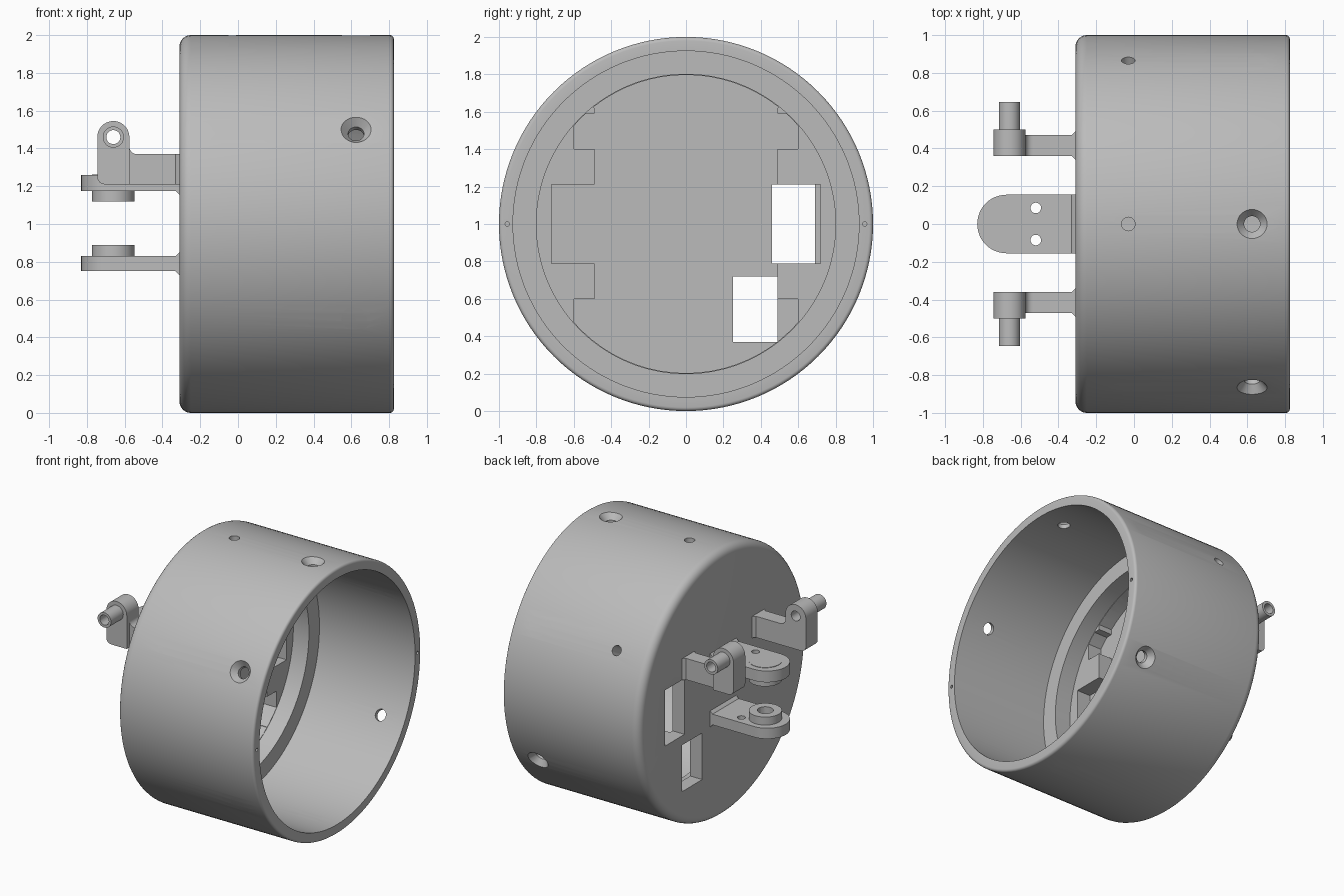
import bpy, bmesh, math
from mathutils import Matrix, Vector

if "Cube" in bpy.data.objects:
    bpy.data.objects.remove(bpy.data.objects["Cube"])

grey = bpy.data.materials.new("plain_grey")
grey.use_nodes = True
COLOUR = (0.5, 0.5, 0.5, 1)
grey.diffuse_color = COLOUR
grey.node_tree.nodes["Principled BSDF"].inputs["Base Color"].default_value = COLOUR


def make(name, *parts):
    """Join bmesh parts into one object."""
    me = bpy.data.meshes.new(name)
    whole = bmesh.new()
    for bm in parts:
        bmesh.ops.recalc_face_normals(bm, faces=bm.faces)
        bm.to_mesh(me)
        whole.from_mesh(me)
        bm.free()
    whole.to_mesh(me)
    whole.free()
    ob = bpy.data.objects.new(name, me)
    bpy.context.collection.objects.link(ob)
    return ob


def lathe(profile, steps, matrix=Matrix()):
    """Spin (distance, radius) points about x."""
    bm = bmesh.new()
    vs = [bm.verts.new((d, 0, r)) for d, r in profile]
    es = [bm.edges.new(p) for p in zip(vs, vs[1:])]
    bmesh.ops.spin(bm, geom=vs + es, cent=(0, 0, 0), axis=(1, 0, 0),
                   angle=math.tau, steps=steps)
    bmesh.ops.remove_doubles(bm, verts=bm.verts, dist=1e-5)
    bm.transform(matrix)
    return bm


def rod(p, q, r, steps=32):
    p, q = Vector(p), Vector(q)
    turn = Vector((1, 0, 0)).rotation_difference(q - p).to_matrix().to_4x4()
    length = (q - p).length
    return lathe([(0, 0), (0, r), (length, r), (length, 0)], steps,
                 Matrix.Translation(p) @ turn)


def prism(outline, axis, a, b):
    """Extrude a flat outline along an axis from a to b."""
    place = {"x": lambda u, v, t: (t, u, v), "y": lambda u, v, t: (u, t, v),
             "z": lambda u, v, t: (u, v, t)}[axis]
    bm = bmesh.new()
    face = bm.faces.new([bm.verts.new(place(u, v, a)) for u, v in outline])
    new = bmesh.ops.extrude_face_region(bm, geom=[face])["geom"]
    move = Vector(place(0, 0, b - a))
    bmesh.ops.translate(bm, vec=move, verts=[g for g in new if isinstance(g, bmesh.types.BMVert)])
    return bm


def box(u, v, axis, a, b):
    return prism([(u[0], v[0]), (u[1], v[0]), (u[1], v[1]), (u[0], v[1])], axis, a, b)


def arc(cu, cv, r, start, end, n=10):
    angles = [math.radians(start + (end - start) * i / n) for i in range(n + 1)]
    return [(cu + r * math.cos(t), cv + r * math.sin(t)) for t in angles]


def combine(ob, other, op):
    mod = ob.modifiers.new(op, 'BOOLEAN')
    mod.operation, mod.solver, mod.object = op, 'EXACT', other
    graph = bpy.context.evaluated_depsgraph_get()
    me = bpy.data.meshes.new_from_object(ob.evaluated_get(graph))
    ob.modifiers.clear()
    ob.data = me
    bpy.data.objects.remove(other)


def finish(ob):
    ob.data.materials.clear()
    ob.data.materials.append(grey)
    bpy.ops.object.select_all(action='DESELECT')
    ob.select_set(True)
    bpy.context.view_layer.objects.active = ob
    bpy.ops.object.shade_smooth_by_angle(angle=math.radians(30))


# Cup-shaped housing with a rounded closed end and an inner step
BACK, RIM, FLOOR, STEP = -0.31, 0.825, -0.21, 0.03
profile = ([(BACK, 0)] + arc(BACK + 0.06, 0.94, 0.06, 180, 90, 6)
           + arc(RIM - 0.02, 0.98, 0.02, 90, 0, 4)
           + [(RIM, 0.925), (STEP, 0.925), (STEP, 0.8), (-0.1, 0.8), (-0.1, 0)])
housing = make("housing", lathe(profile, 128, Matrix.Translation((0, 0, 1))))

# Stepped pocket in the floor, mirrored across y
half = (arc(0, 1, 0.797, 90, 52, 8) + [(0.49, 1.59)] + arc(0, 1, 0.797, 47.5, 41, 3)
        + [(0.6, 1.4), (0.49, 1.4), (0.49, 1.21), (0.72, 1.21), (0.72, 0.79),
           (0.49, 0.79), (0.49, 0.6), (0.6, 0.6)] + arc(0, 1, 0.797, -41, -90, 10))
outline = half + [(-u, v) for u, v in reversed(half[1:-1])]
combine(housing, make("pocket_cutter", prism(outline, "x", FLOOR, -0.04)), 'DIFFERENCE')

# Windows, countersunk screw holes, side holes and rim pin holes
cuts = [box((0.46, 0.69), (0.79, 1.21), "x", -0.4, -0.06),
        box((0.25, 0.49), (0.37, 0.72), "x", -0.4, -0.06)]
for k in range(6):
    turn = Matrix.Rotation(math.radians(30 + 60 * k), 4, 'X') @ Matrix.Rotation(math.pi / 2, 4, 'Z')
    screw = [(0.85, 0), (0.85, 0.042), (0.955, 0.042), (1.01, 0.088), (1.01, 0)]
    cuts.append(lathe(screw, 32, Matrix.Translation((0.625, 0, 1)) @ turn))
    if k < 3:
        side = [(0.7, 0), (0.7, 0.036), (1.05, 0.036), (1.05, 0)]
        cuts.append(lathe(side, 24, Matrix.Translation((-0.03, 0, 1)) @ turn))
for y in (-0.955, 0.955):
    cuts.append(rod((0.77, y, 1), (0.9, y, 1), 0.012, 12))
combine(housing, make("hole_cutter", *cuts), 'DIFFERENCE')
finish(housing)

# Flat round-ended lugs with bosses facing each other
WALL = BACK + 0.01
tongue = [(WALL, 0.155)] + arc(-0.675, 0, 0.155, 90, 270, 24) + [(WALL, -0.155)]
for name, low, high, boss in (("lower_lug", 0.75, 0.83, (0.78, 0.89)),
                              ("upper_lug", 1.175, 1.26, (1.12, 1.263))):
    lug = make(name, prism(tongue, "z", low, high))
    combine(lug, make("boss", rod((-0.66, 0, boss[0]), (-0.66, 0, boss[1]), 0.113)), 'UNION')
    cuts = [rod((-0.52, y, low - 0.1), (-0.52, y, high + 0.1), 0.028, 20) for y in (-0.085, 0.085)]
    if name == "lower_lug":
        cuts.append(rod((-0.66, 0, 0.79), (-0.66, 0, 0.95), 0.055))
    combine(lug, make("lug_hole_cutter", *cuts), 'DIFFERENCE')
    finish(lug)
    # Small flares where the lug meets the housing
    flares = [prism([(BACK - 0.02, z), (WALL, z), (WALL, z + s * 0.025), (BACK, z + s * 0.02)],
                    "y", -0.155, 0.155) for z, s in ((low, -1), (high, 1))]
    finish(make(name + "_flare", *flares))

# Hinge arms with hollow pins pointing outwards, one on each side
PX, PZ, R = -0.66, 1.46, 0.085
head = (arc(PX, PZ, R, 0, 180, 20) + arc(-0.705, 1.25, 0.04, 180, 270, 6) + [(PX + R, 1.21)])
arm = ([(WALL, 1.21), (WALL, 1.37)] + arc(-0.535, 1.41, 0.04, 270, 180, 6)
       + arc(PX, PZ, R, 0, 180, 20) + arc(-0.705, 1.25, 0.04, 180, 270, 6))
for side, s in (("back", 1), ("front", -1)):
    hinge = make(side + "_hinge_arm", prism(arm, "y", s * 0.36, s * 0.47))
    combine(hinge, make("head", prism(head, "y", s * 0.36, s * 0.5)), 'UNION')
    combine(hinge, make("pin", rod((PX, s * 0.45, PZ), (PX, s * 0.645, PZ), 0.056)), 'UNION')
    combine(hinge, make("bore_cutter", rod((PX, s * 0.2, PZ), (PX, s * 0.8, PZ), 0.037)), 'DIFFERENCE')
    finish(hinge)
    flares = [prism([(BACK - 0.02, y), (WALL, y), (WALL, y + d * 0.025), (BACK, y + d * 0.02)],
                    "z", 1.21, 1.37) for y, d in ((s * 0.36, -s), (s * 0.47, s))]
    finish(make(side + "_hinge_flare", *flares))
